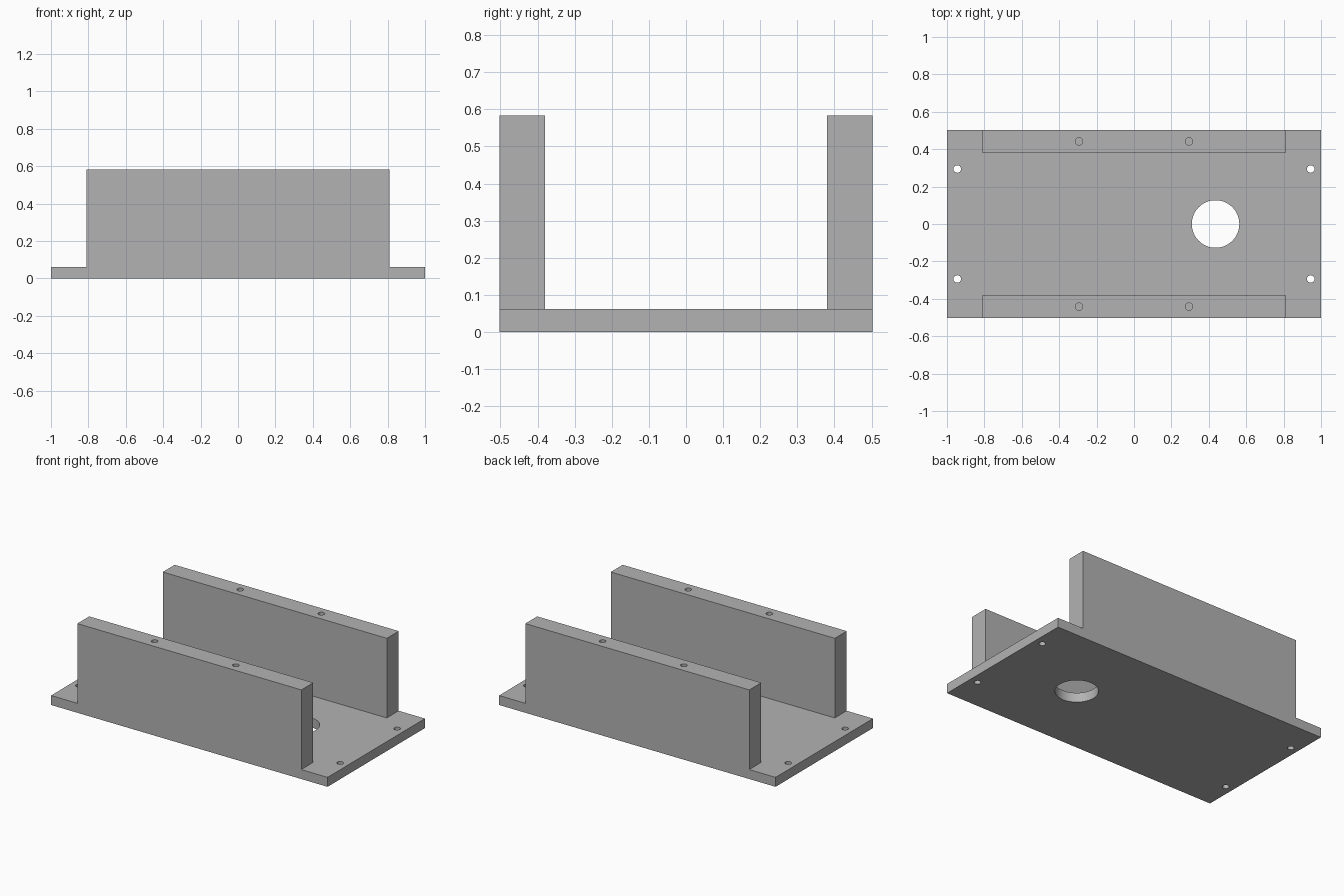
import bpy
import bmesh
import math

old = bpy.data.objects.get("Cube")
if old:
    bpy.data.objects.remove(old, do_unlink=True)

# Main dimensions
HALF_X, HALF_Y = 1.0, 0.503
PLATE, HEIGHT = 0.062, 0.583
WALL_X, WALL_INNER_Y = 0.81, 0.38
HOLE_R, BLIND_DEPTH = 0.02, 0.2

# Single grey material
grey = bpy.data.materials.new("plain grey")
grey.use_nodes = True
colour = (0.45, 0.45, 0.45, 1.0)
grey.diffuse_color = colour
grey.node_tree.nodes["Principled BSDF"].inputs["Base Color"].default_value = colour


def box(name, x0, x1, y0, y1, z0, z1):
    bpy.ops.mesh.primitive_cube_add(
        size=1, location=((x0 + x1) / 2, (y0 + y1) / 2, (z0 + z1) / 2))
    ob = bpy.context.object
    ob.name = name
    ob.scale = (x1 - x0, y1 - y0, z1 - z0)
    bpy.ops.object.transform_apply(location=True, rotation=False, scale=True)
    return ob


def drill(name, x, y, radius, z0, z1, sides=32):
    bpy.ops.mesh.primitive_cylinder_add(
        vertices=sides, radius=radius, depth=z1 - z0, location=(x, y, (z0 + z1) / 2))
    bpy.context.object.name = name
    return bpy.context.object


def cut(body, cutter):
    cutter.hide_render = True
    mod = body.modifiers.new("cut", "BOOLEAN")
    mod.operation = "DIFFERENCE"
    mod.solver = "EXACT"
    mod.object = cutter
    bpy.context.view_layer.objects.active = body
    bpy.ops.object.modifier_apply(modifier=mod.name)
    bpy.data.objects.remove(cutter, do_unlink=True)


# Solid block, milled down to a plate with two upright walls
body = box("channel_bracket", -HALF_X, HALF_X, -HALF_Y, HALF_Y, 0, HEIGHT)
cut(body, box("channel_cutter", -1.2, 1.2, -WALL_INNER_Y, WALL_INNER_Y, PLATE, 1))
for s in (-1, 1):
    x0, x1 = sorted((s * WALL_X, s * 1.3))
    cut(body, box("end_cutter", x0, x1, -1, 1, PLATE, 1))

# Large opening through the floor plate
cut(body, drill("opening_cutter", 0.436, 0, 0.127, -0.1, 0.2, 64))

# Corner mounting holes and blind holes in the wall tops
for sx in (-1, 1):
    for sy in (-1, 1):
        cut(body, drill("corner_hole_cutter", sx * 0.945, sy * 0.294, HOLE_R, -0.1, 0.2))
        cut(body, drill("wall_hole_cutter", sx * 0.294, sy * 0.442, HOLE_R,
                        HEIGHT - BLIND_DEPTH, 0.7))

# Merge leftover flat divisions
bm = bmesh.new()
bm.from_mesh(body.data)
bmesh.ops.dissolve_limit(bm, angle_limit=math.radians(1), verts=bm.verts, edges=bm.edges)
bm.to_mesh(body.data)
bm.free()

body.data.materials.clear()
body.data.materials.append(grey)
bpy.ops.object.select_all(action="DESELECT")
body.select_set(True)
bpy.context.view_layer.objects.active = body
bpy.ops.object.shade_smooth_by_angle(angle=math.radians(30))
